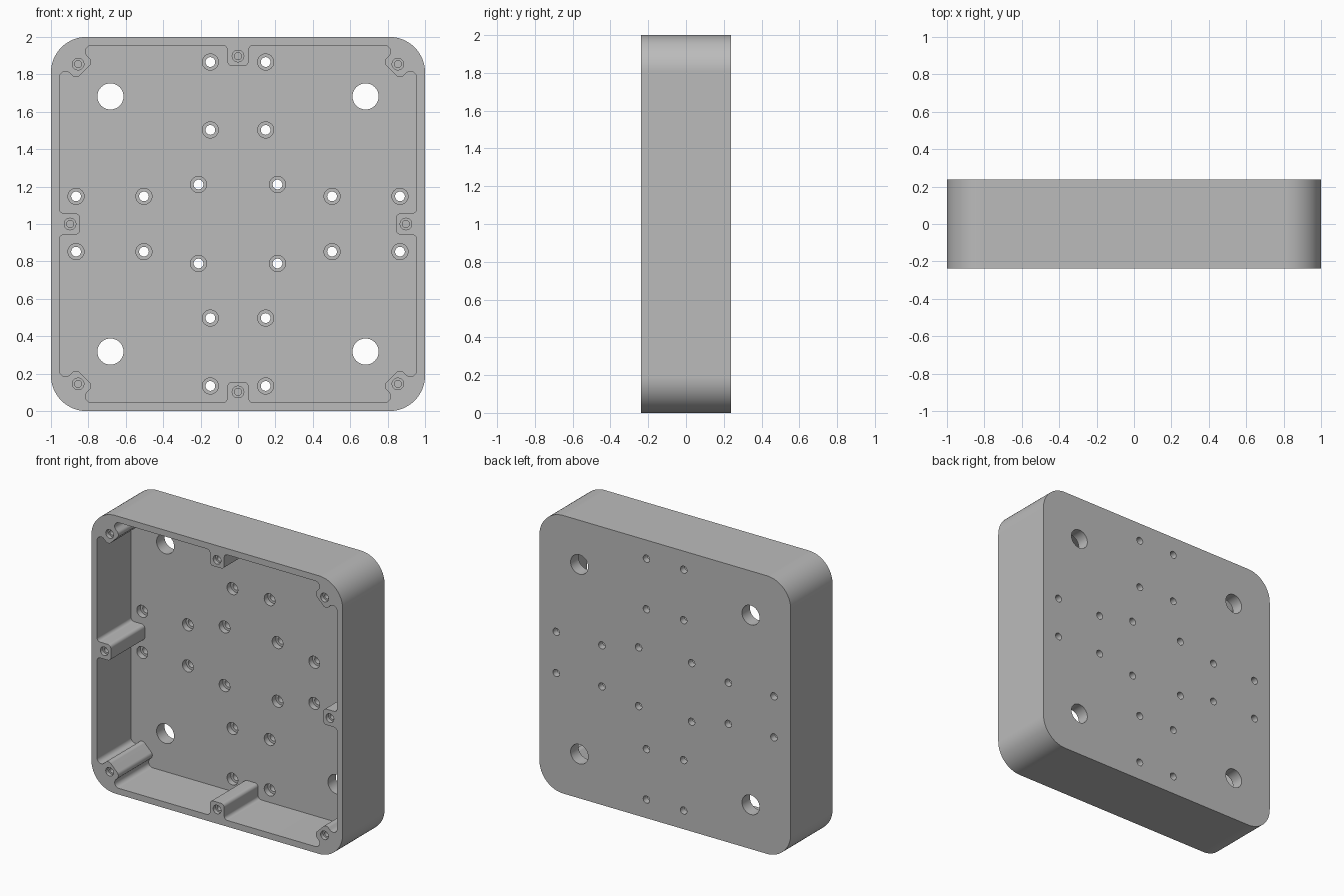
import bpy, bmesh, math
from mathutils import Vector

if "Cube" in bpy.data.objects:
    bpy.data.objects.remove(bpy.data.objects["Cube"], do_unlink=True)

HALF = 0.238      # half the depth of the case
FLOOR = 0.148     # y of the inner face of the back plate


def four_turns(points):
    """Repeat points at every quarter turn about the centre."""
    out = []
    for turn in range(4):
        for p in points:
            x, z = p[0], p[1]
            for _ in range(turn):
                x, z = -z, x
            out.append((x, z, *p[2:]))
    return out


def rounded(corners, steps):
    """Closed outline with every (x, z, radius) corner filleted."""
    out = []
    for i, (x, z, r) in enumerate(corners):
        p = Vector((x, z))
        a = (Vector(corners[i - 1][:2]) - p).normalized()
        b = (Vector(corners[(i + 1) % len(corners)][:2]) - p).normalized()
        half = a.angle(b) / 2
        centre = p + (a + b).normalized() * (r / math.sin(half))
        start = p + a * (r / math.tan(half)) - centre
        end = p + b * (r / math.tan(half)) - centre
        sweep = start.angle_signed(end)
        for s in range(steps + 1):
            t = -sweep * s / steps
            c, n = math.cos(t), math.sin(t)
            out.append((centre.x + c * start.x - n * start.y,
                        centre.y + n * start.x + c * start.y))
    return out


def circle(x, z, r, n=32):
    return [(x + r * math.cos(math.tau * i / n), z + r * math.sin(math.tau * i / n))
            for i in range(n)]


def loft(bm, sections):
    """Closed solid through (outline, y) sections."""
    rings = [[bm.verts.new((x, y, z + 1)) for x, z in line] for line, y in sections]
    for a, b in zip(rings, rings[1:]):
        for i in range(len(a)):
            j = (i + 1) % len(a)
            bm.faces.new((a[i], a[j], b[j], b[i]))
    bm.faces.new(rings[0][::-1])
    bm.faces.new(rings[-1])


def bore(bm, centres, steps):
    """Stepped round cutters; steps are (radius, y) pairs."""
    for x, z in centres:
        loft(bm, [(circle(x, z, r), y) for r, y in steps])


def make_object(name, bm):
    bmesh.ops.recalc_face_normals(bm, faces=bm.faces)
    mesh = bpy.data.meshes.new(name)
    bm.to_mesh(mesh)
    bm.free()
    obj = bpy.data.objects.new(name, mesh)
    bpy.context.collection.objects.link(obj)
    return obj


# Outer block with rounded corners
bm = bmesh.new()
block = rounded(four_turns([(1, 1, 0.19)]), 16)
loft(bm, [(block, -HALF), (block, HALF)])
case = make_object("enclosure_case", bm)

# Cavity, whose outline steps around the eight screw bosses
octant = [(0.845, 0.057, 0.025), (0.955, 0.057, 0.025),
          (0.955, 0.862, 0.033), (0.866, 0.773, 0.03)]
quarter = octant + [(z, x, r) for x, z, r in reversed(octant)]
pocket = rounded(four_turns(quarter), 8)
bm = bmesh.new()
loft(bm, [(pocket, -0.4), (pocket, FLOOR)])
cavity = make_object("cavity_cutter", bm)

# Mounting holes, counterbored holes and blind screw holes
bm = bmesh.new()
bore(bm, four_turns([(0.682, 0.682)]), [(0.07, 0), (0.07, 0.4)])
small = [(s * 0.148, z) for s in (-1, 1) for z in (0.503, 0.866)] + [(0.211, 0.211)]
bore(bm, four_turns(small), [(0.043, 0), (0.043, 0.19), (0.026, 0.19), (0.026, 0.4)])
bore(bm, four_turns([(0.855, 0.855), (0.898, 0)]),
     [(0.031, -0.4), (0.031, -0.21), (0.019, -0.21), (0.019, 0)])
holes = make_object("hole_cutter", bm)

# Apply the cuts
bpy.ops.object.select_all(action='DESELECT')
case.select_set(True)
bpy.context.view_layer.objects.active = case
for cutter in (cavity, holes):
    mod = case.modifiers.new(cutter.name, 'BOOLEAN')
    mod.operation = 'DIFFERENCE'
    mod.solver = 'EXACT'
    mod.object = cutter
    bpy.ops.object.modifier_apply(modifier=mod.name)
    bpy.data.objects.remove(cutter, do_unlink=True)

# Plain grey finish
grey = bpy.data.materials.new("plain_grey")
grey.use_nodes = True
grey.diffuse_color = (0.5, 0.5, 0.5, 1)
grey.node_tree.nodes["Principled BSDF"].inputs["Base Color"].default_value = (0.5, 0.5, 0.5, 1)
case.data.materials.clear()
case.data.materials.append(grey)

bpy.ops.object.shade_smooth_by_angle(angle=math.radians(30))
normals = case.modifiers.new("clean_normals", 'WEIGHTED_NORMAL')
normals.keep_sharp = True
